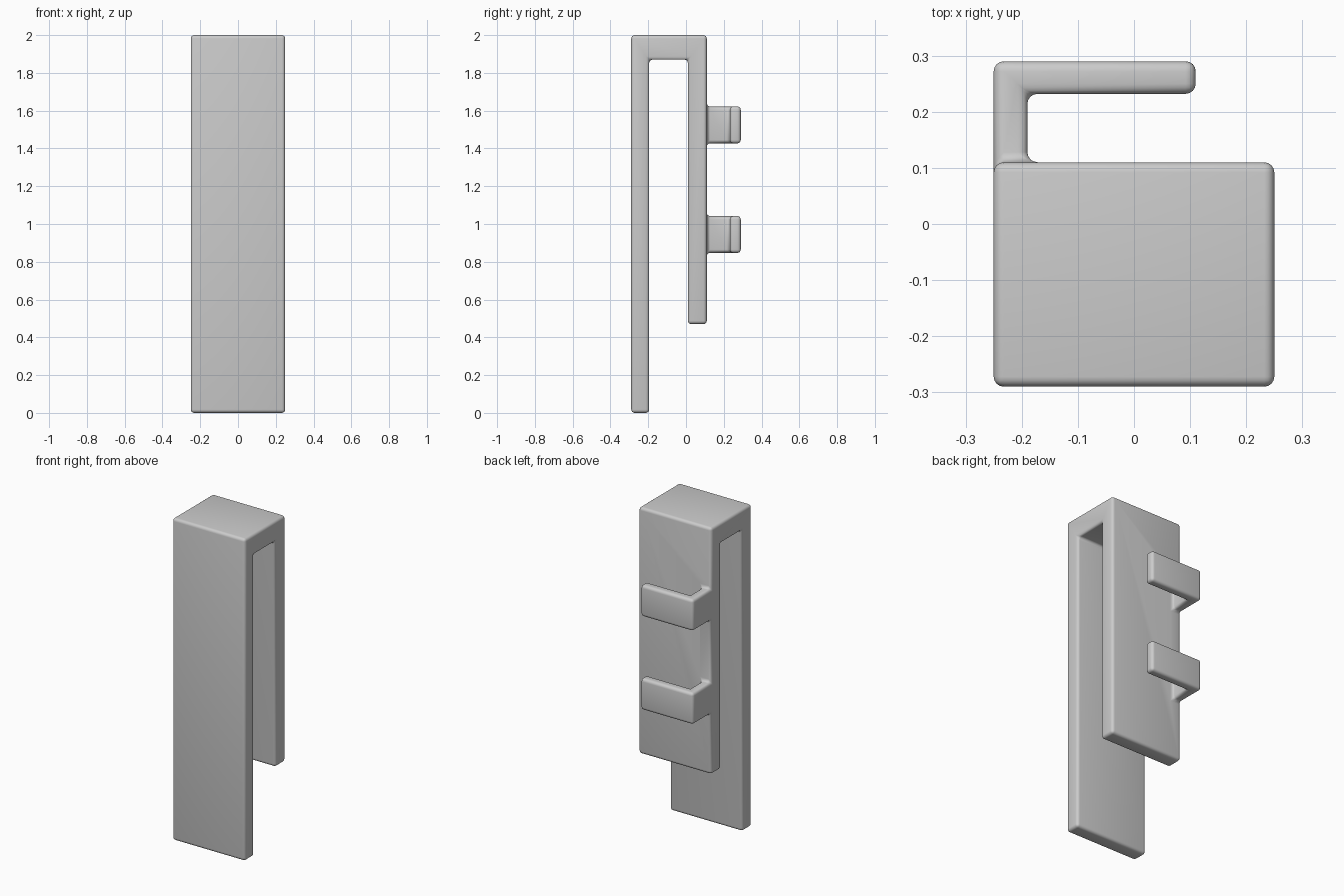
import bpy, bmesh, math
from mathutils import Vector

cube = bpy.data.objects.get("Cube")
if cube:
    bpy.data.objects.remove(cube, do_unlink=True)

grey = bpy.data.materials.new("light_grey")
grey.use_nodes = True
colour = (0.6, 0.6, 0.6, 1)
grey.diffuse_color = colour
grey.node_tree.nodes["Principled BSDF"].inputs["Base Color"].default_value = colour


def extrude(name, points, offset):
    """Extrude a closed outline by an offset vector into a solid."""
    bm = bmesh.new()
    face = bm.faces.new([bm.verts.new(p) for p in points])
    new = bmesh.ops.extrude_face_region(bm, geom=[face])["geom"]
    bmesh.ops.translate(bm, vec=Vector(offset),
                        verts=[v for v in new if isinstance(v, bmesh.types.BMVert)])
    bmesh.ops.recalc_face_normals(bm, faces=bm.faces)
    mesh = bpy.data.meshes.new(name)
    bm.to_mesh(mesh)
    bm.free()
    mesh.materials.append(grey)
    obj = bpy.data.objects.new(name, mesh)
    bpy.context.collection.objects.link(obj)
    return obj


# Folded clip: long front plate, top bridge, shorter back plate
left, right = -0.25, 0.25
front, back = -0.29, 0.11
slot_front, slot_back, slot_top, back_bottom = -0.195, 0.01, 1.87, 0.47
side = [(front, 0), (slot_front, 0), (slot_front, slot_top), (slot_back, slot_top),
        (slot_back, back_bottom), (back, back_bottom), (back, 2), (front, 2)]
clip = extrude("hook_clip", [(left, y, z) for y, z in side], (right - left, 0, 0))

# Two L-shaped hooks, flush with one edge of the back plate
hook = [(left, 0.06), (-0.19, 0.06), (-0.19, 0.232), (0.11, 0.232), (0.11, 0.29), (left, 0.29)]
hooks = [extrude("hook", [(x, y, z) for x, y in hook], (0, 0, 0.195)) for z in (0.847, 1.427)]
for part in hooks:
    join = clip.modifiers.new("join_hook", "BOOLEAN")
    join.operation = "UNION"
    join.solver = "EXACT"
    join.object = part

# Bake the union and merge the flush side faces
joined = bpy.data.meshes.new_from_object(clip.evaluated_get(bpy.context.evaluated_depsgraph_get()))
clip.modifiers.clear()
clip.data = joined
for part in hooks:
    bpy.data.objects.remove(part, do_unlink=True)
bm = bmesh.new()
bm.from_mesh(joined)
bmesh.ops.remove_doubles(bm, verts=bm.verts, dist=0.0005)
bmesh.ops.dissolve_limit(bm, angle_limit=math.radians(2), verts=bm.verts, edges=bm.edges)
bm.to_mesh(joined)
bm.free()

# Rounded edges and inner fillets
bpy.context.view_layer.objects.active = clip
clip.select_set(True)
bevel = clip.modifiers.new("rounded_edges", "BEVEL")
bevel.width = 0.018
bevel.segments = 4
bevel.limit_method = "ANGLE"
bpy.ops.object.modifier_apply(modifier=bevel.name)
bpy.ops.object.shade_smooth_by_angle(angle=math.radians(35))
